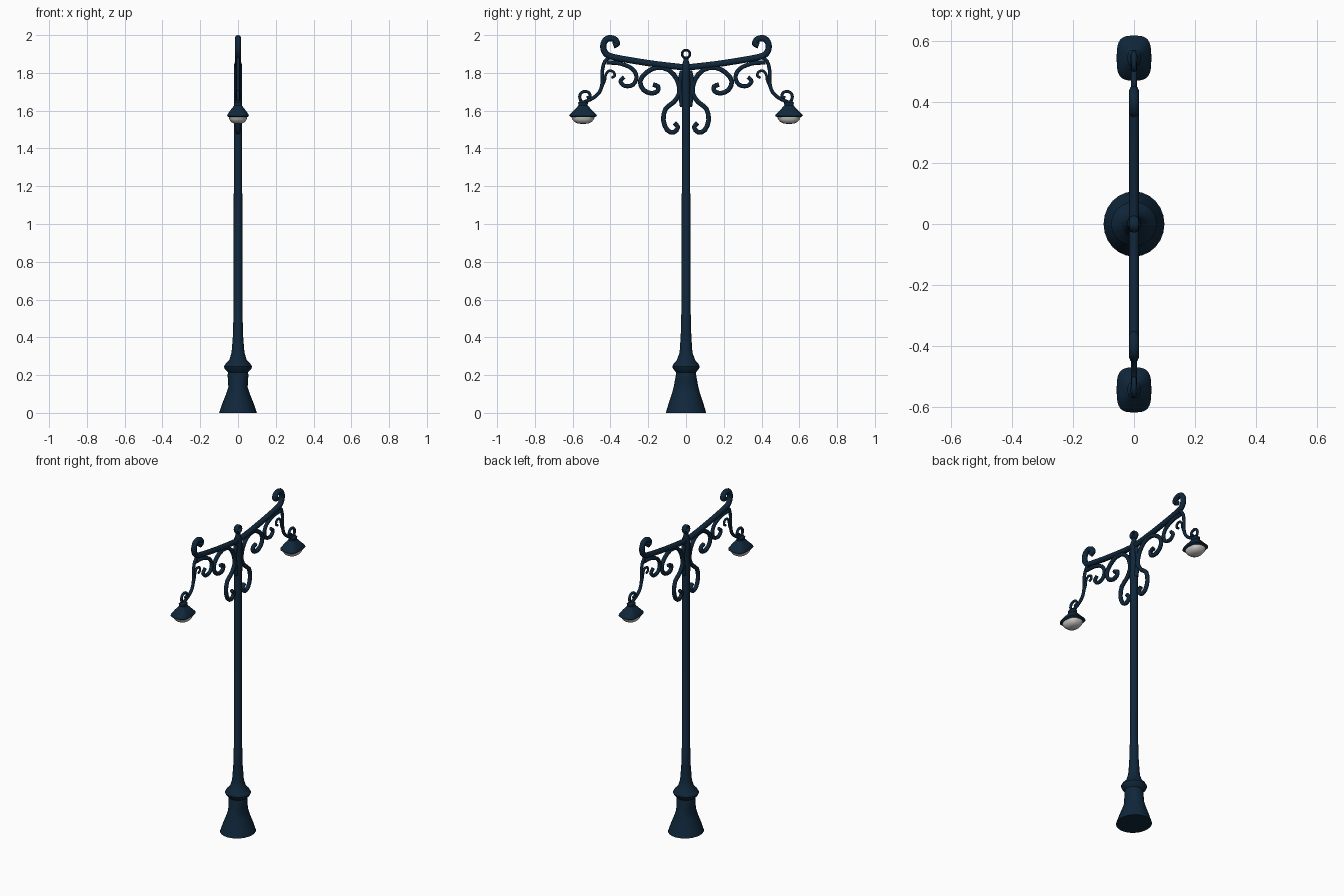
import bpy, bmesh, math
from mathutils import Vector

if "Cube" in bpy.data.objects:
    bpy.data.objects.remove(bpy.data.objects["Cube"])


def material(name, rgb):
    m = bpy.data.materials.new(name)
    m.diffuse_color = (*rgb, 1)
    m.use_nodes = True
    m.node_tree.nodes["Principled BSDF"].inputs["Base Color"].default_value = m.diffuse_color
    return m


NAVY = material("navy_paint", (0.005, 0.02, 0.043))
GLASS = material("pale_glass", (0.62, 0.61, 0.58))


def finish(name, mesh, mat, angle):
    ob = bpy.data.objects.new(name, mesh)
    bpy.context.collection.objects.link(ob)
    mesh.materials.clear()
    mesh.materials.append(mat)
    bpy.ops.object.select_all(action='DESELECT')
    ob.select_set(True)
    bpy.context.view_layer.objects.active = ob
    bpy.ops.object.shade_smooth_by_angle(angle=math.radians(angle))
    return ob


def loft(name, rings, mat, y=0.0, sides=24, power=2.0, angle=40):
    """Stack of (z, x radius, y radius) rings, round or rounded square."""
    bm = bmesh.new()
    loops = []
    for z, rx, ry in rings:
        loop = []
        for i in range(sides):
            a = 2 * math.pi * i / sides
            c, s = math.cos(a), math.sin(a)
            px = math.copysign(abs(c) ** (2 / power), c)
            py = math.copysign(abs(s) ** (2 / power), s)
            loop.append(bm.verts.new((rx * px, y + ry * py, z)))
        loops.append(loop)
    for lo, hi in zip(loops, loops[1:]):
        for i in range(sides):
            j = (i + 1) % sides
            bm.faces.new((lo[i], lo[j], hi[j], hi[i]))
    bm.faces.new(loops[0][::-1])
    bm.faces.new(loops[-1])
    bmesh.ops.recalc_face_normals(bm, faces=bm.faces)
    mesh = bpy.data.meshes.new(name)
    bm.to_mesh(mesh)
    bm.free()
    return finish(name, mesh, mat, angle)


def tube(name, pts, radius, side=1, steps=3, cyclic=False):
    """Round bar through (y, z) points in the x = 0 plane."""
    p = [Vector((0, side * y, z)) for y, z in pts]
    path = list(p)
    if not cyclic:
        q = [2 * p[0] - p[1]] + p + [2 * p[-1] - p[-2]]
        path = []
        for a, b, c, d in zip(q, q[1:], q[2:], q[3:]):
            for k in range(steps):
                t = k / steps
                path.append(0.5 * (2 * b + (c - a) * t + (2 * a - 5 * b + 4 * c - d) * t * t
                                   + (3 * b - a - 3 * c + d) * t ** 3))
        path.append(p[-1])
    cu = bpy.data.curves.new(name, 'CURVE')
    cu.dimensions = '3D'
    cu.bevel_depth = radius
    cu.bevel_resolution = 2
    cu.use_fill_caps = True
    sp = cu.splines.new('POLY')
    sp.points.add(len(path) - 1)
    for pt, v in zip(sp.points, path):
        pt.co = (*v, 1)
    sp.use_cyclic_u = cyclic
    tmp = bpy.data.objects.new(name + "_path", cu)
    bpy.context.collection.objects.link(tmp)
    dg = bpy.context.evaluated_depsgraph_get()
    mesh = bpy.data.meshes.new_from_object(tmp.evaluated_get(dg))
    bpy.data.objects.remove(tmp)
    return finish(name, mesh, NAVY, 50)


# flared base, collar and pole
loft("base_and_pole", [
    (0, .10, .107), (.05, .083, .092), (.10, .063, .075), (.135, .051, .066),
    (.165, .053, .06), (.20, .055, .054), (.215, .053, .052), (.232, .07, .068),
    (.245, .075, .073), (.26, .066, .066), (.28, .046, .048), (.32, .034, .034),
    (.41, .027, .028), (.52, .024, .026), (.525, .023, .023), (1.80, .022, .022),
    (1.84, .022, .022), (1.865, .014, .014), (1.885, .012, .012)], NAVY)

# ring finial
ring = tube("finial_ring", [(.021 * math.cos(math.pi * i / 8), 1.9 + .021 * math.sin(math.pi * i / 8))
                            for i in range(16)], .007, cyclic=True)
ring.scale.x = 2.2

# arm bar ending in an upward curl
ARM = [(0, 1.828), (.15, 1.845), (.30, 1.868), (.40, 1.888), (.43, 1.91), (.438, 1.945),
       (.425, 1.975), (.40, 1.984), (.375, 1.975), (.366, 1.955), (.385, 1.945)]
# scroll from the pole up under the arm
UPPER = [(.02, 1.62), (.03, 1.69), (.045, 1.76), (.09, 1.815), (.155, 1.828), (.212, 1.80),
         (.243, 1.755), (.225, 1.71), (.185, 1.692), (.152, 1.702), (.148, 1.728), (.175, 1.738)]
# scroll dropping beside the pole
LOWER = [(.02, 1.81), (.034, 1.75), (.036, 1.69), (.065, 1.645), (.108, 1.61), (.120, 1.55),
         (.10, 1.498), (.065, 1.485), (.043, 1.512), (.062, 1.535)]
# outer scrolls and lamp hanger
MIDDLE = [(.42, 1.855), (.35, 1.85), (.285, 1.822), (.262, 1.778), (.28, 1.738), (.322, 1.73),
          (.347, 1.755), (.328, 1.778)]
SMALL = [(.447, 1.72), (.43, 1.76), (.425, 1.79), (.408, 1.81), (.385, 1.806), (.378, 1.785),
         (.395, 1.773)]
HANGER = [(.40, 1.885), (.43, 1.86), (.443, 1.81), (.442, 1.76), (.452, 1.71), (.475, 1.68),
          (.505, 1.66), (.54, 1.645)]
LAMP_CURL = [(.545, 1.635), (.562, 1.665), (.558, 1.69), (.537, 1.702), (.514, 1.695),
             (.508, 1.675), (.526, 1.668)]

for side, tag in ((1, "back"), (-1, "front")):
    tube("arm_" + tag, ARM, .0165, side)
    tube("upper_scroll_" + tag, UPPER, .0125, side, 2)
    tube("lower_scroll_" + tag, LOWER, .0125, side, 2)
    tube("middle_scroll_" + tag, MIDDLE, .011, side)
    tube("small_scroll_" + tag, SMALL, .007, side)
    tube("lamp_hanger_" + tag, HANGER, .0095, side)
    tube("lamp_curl_" + tag, LAMP_CURL, .008, side)
    y = .545 * side
    # rounded square shade with glass below
    loft("lamp_shade_" + tag, [
        (1.566, .05, .064), (1.573, .057, .074), (1.58, .056, .070), (1.60, .042, .050),
        (1.617, .028, .034), (1.628, .02, .024), (1.642, .021, .026), (1.654, .012, .014)],
        NAVY, y, 32, 3.2)
    loft("lamp_glass_" + tag, [
        (1.530, .008, .010), (1.533, .024, .030), (1.541, .038, .046), (1.553, .046, .057),
        (1.568, .049, .062)], GLASS, y, 32, 2.5, 60)
